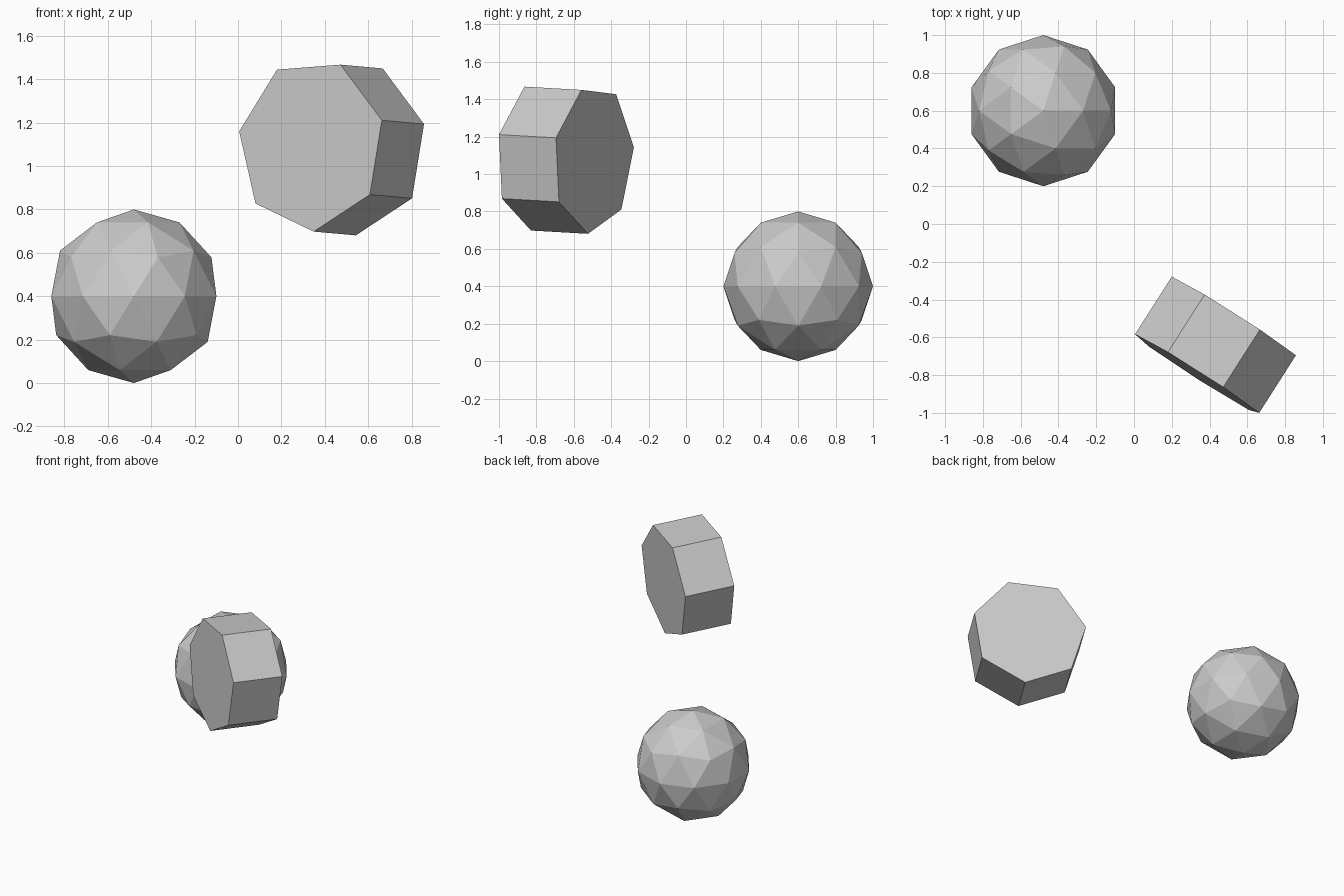
import bpy
from mathutils import Matrix, Vector

if "Cube" in bpy.data.objects:
    bpy.data.objects.remove(bpy.data.objects["Cube"])

# Faceted ball resting on the floor
bpy.ops.mesh.primitive_ico_sphere_add(subdivisions=2, radius=0.4, location=(-0.48, 0.6, 0.4))
bpy.context.object.name = "faceted_ball"

# Tilted seven-sided block floating higher up
bpy.ops.mesh.primitive_cylinder_add(vertices=7, radius=0.4, depth=0.362)
block = bpy.context.object
block.name = "seven_sided_block"
axis = Vector((0.537, 0.842, -0.048)).normalized()
corner = Vector((0.135, -0.065, 0.369))          # direction of one corner (local +y)
y_dir = (corner - axis * corner.dot(axis)).normalized()
x_dir = y_dir.cross(axis)
rot = Matrix((x_dir, y_dir, axis)).transposed().to_4x4()
block.matrix_world = Matrix.Translation((0.434, -0.646, 1.088)) @ rot
